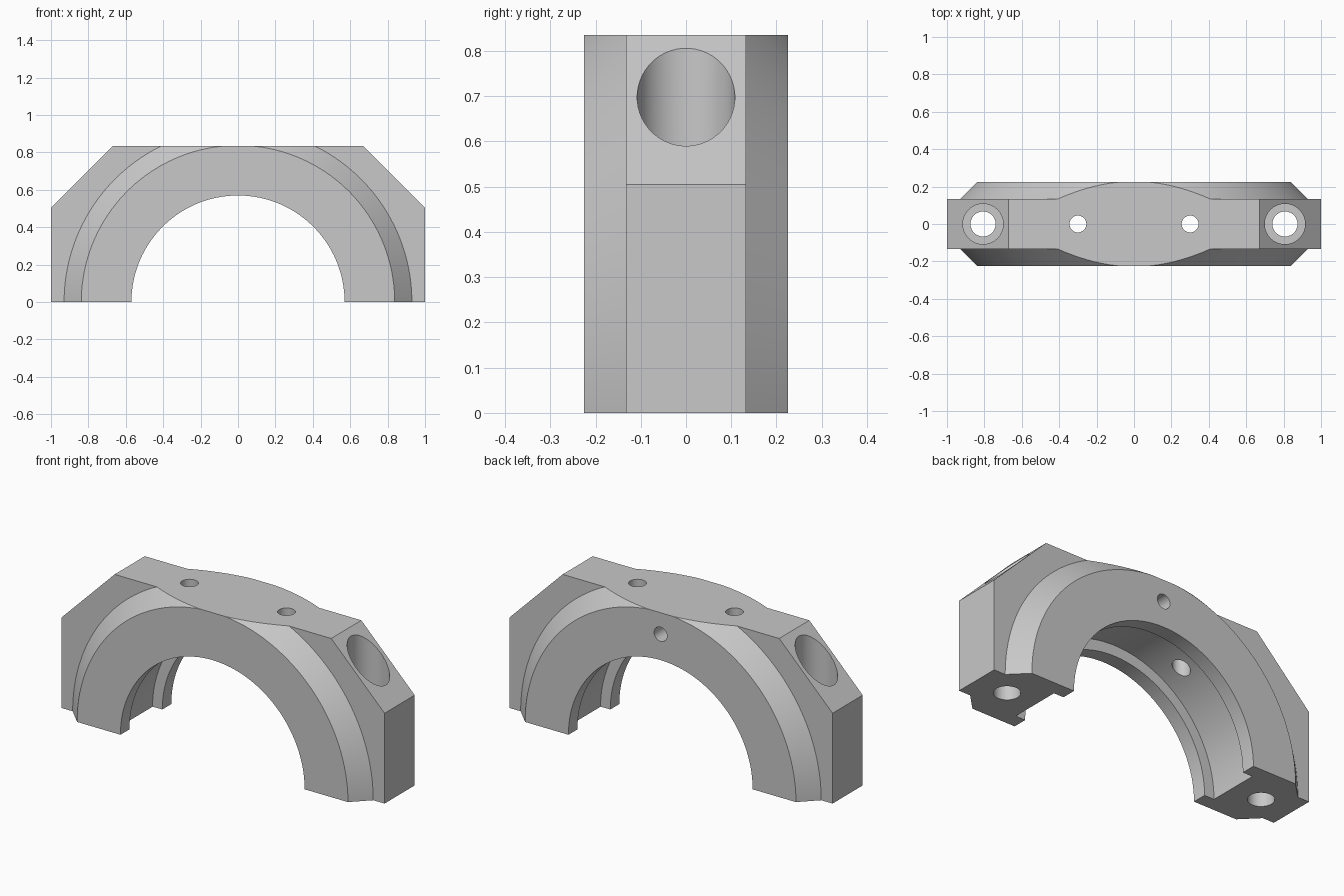
import bpy, bmesh
from math import pi, sin, cos, radians

cube = bpy.data.objects.get("Cube")
if cube:
    bpy.data.objects.remove(cube, do_unlink=True)

HALF_PLATE, HALF_RING, TOP = 0.133, 0.225, 0.835

steel = bpy.data.materials.new("grey steel")
steel.use_nodes = True
GREY = (0.58, 0.58, 0.58, 1)
steel.diffuse_color = GREY
steel.node_tree.nodes["Principled BSDF"].inputs["Base Color"].default_value = GREY


def loft(name, rings):
    """Solid through matching point rings, capped at both ends."""
    bm = bmesh.new()
    loops = [[bm.verts.new(p) for p in ring] for ring in rings]
    n = len(loops[0])
    for a, b in zip(loops, loops[1:]):
        for i in range(n):
            j = (i + 1) % n
            bm.faces.new((a[i], a[j], b[j], b[i]))
    bm.faces.new(loops[0])
    bm.faces.new(loops[-1])
    bmesh.ops.recalc_face_normals(bm, faces=bm.faces)
    mesh = bpy.data.meshes.new(name)
    bm.to_mesh(mesh)
    bm.free()
    mesh.materials.append(steel)
    obj = bpy.data.objects.new(name, mesh)
    bpy.context.scene.collection.objects.link(obj)
    return obj


def circle(r, n):
    """Points of a circle, turned half a step so none lies on an axis."""
    return [(r * cos(2 * pi * (i + 0.5) / n), r * sin(2 * pi * (i + 0.5) / n))
            for i in range(n)]


def lathe_y(name, profile, z=0, n=144):
    """Turned solid along y from (radius, y) pairs."""
    return loft(name, [[(u, y, z + v) for u, v in circle(r, n)] for r, y in profile])


def lathe_z(name, profile, x, n=48):
    """Turned solid along z from (radius, z) pairs."""
    return loft(name, [[(x + u, v, z) for u, v in circle(r, n)] for r, z in profile])


# Flat plate with sloped shoulders, oversized above and below for trimming
outline = [(-1, -0.2), (1, -0.2), (1, 0.505), (0.555, 0.95), (-0.555, 0.95), (-1, 0.505)]
cap = loft("bearing_cap", [[(x, y, z) for x, z in outline]
                           for y in (-HALF_PLATE, HALF_PLATE)])

# Thicker ring with conical edges
steps = [("UNION", lathe_y("ring", [(0.838, -HALF_RING), (0.98, -0.083),
                                    (0.98, 0.083), (0.838, HALF_RING)]))]

# Bore with a wide groove inside it
steps.append(("DIFFERENCE", lathe_y("bore", [
    (0.57, -1), (0.57, -0.145), (0.63, -0.145),
    (0.63, 0.145), (0.57, 0.145), (0.57, 1)])))

# Counterbored bolt hole and small top hole on each side
for side, s in (("left", 1), ("right", -1)):
    steps += [("DIFFERENCE", lathe_z(side + "_bolt_hole", [
                  (0.067, -0.3), (0.067, 0.49), (0.108, 0.49), (0.108, 1.1)], s * 0.807)),
              ("DIFFERENCE", lathe_z(side + "_top_hole",
                                     [(0.045, 0.4), (0.045, 1.1)], s * 0.3))]

# Blind hole in the back face
steps.append(("DIFFERENCE", lathe_y("back_hole", [(0.04, 0.02), (0.04, 0.4)], z=0.715, n=40)))

# Trim to the flat top and the split line
steps.append(("INTERSECT", loft("trim_block", [
    [(-2, -1, z), (2, -1, z), (2, 1, z), (-2, 1, z)] for z in (0, TOP)])))

for operation, tool in steps:
    tool.hide_render = True
    mod = cap.modifiers.new(tool.name, "BOOLEAN")
    mod.operation = operation
    mod.solver = "MANIFOLD"
    mod.object = tool

# Bake the cuts and drop the tools
graph = bpy.context.evaluated_depsgraph_get()
baked = bpy.data.meshes.new_from_object(cap.evaluated_get(graph))
cap.modifiers.clear()
cap.data = baked
for _, tool in steps:
    bpy.data.objects.remove(tool, do_unlink=True)

bpy.ops.object.select_all(action="DESELECT")
cap.select_set(True)
bpy.context.view_layer.objects.active = cap
bpy.ops.object.shade_smooth_by_angle(angle=radians(25))
